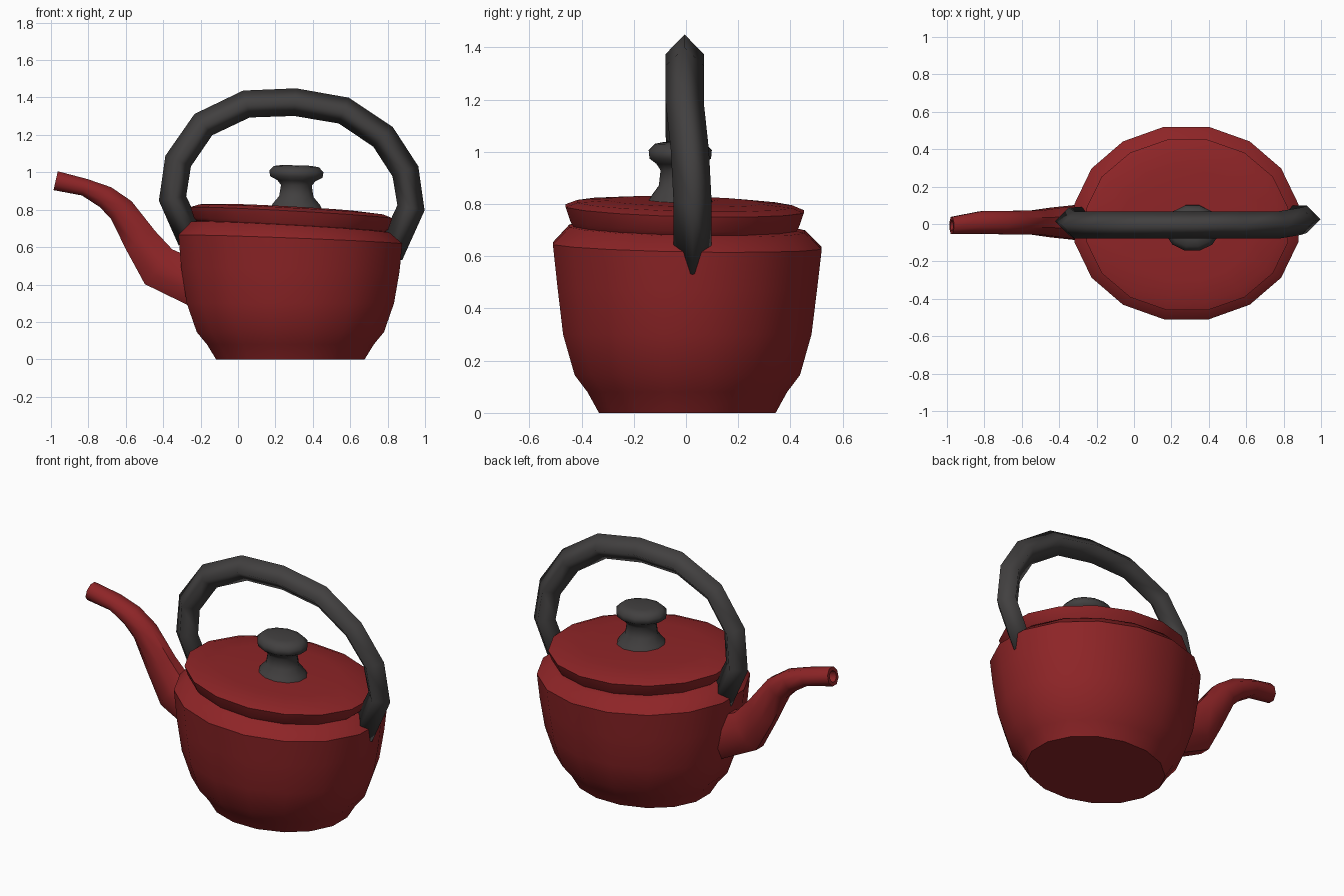
import bpy, bmesh
from math import sin, cos, pi, radians
from mathutils import Vector

cube = bpy.data.objects.get("Cube")
if cube:
    bpy.data.objects.remove(cube)


def material(name, color):
    mat = bpy.data.materials.new(name)
    mat.use_nodes = True
    mat.diffuse_color = color
    mat.node_tree.nodes["Principled BSDF"].inputs["Base Color"].default_value = color
    return mat


red = material("red enamel", (0.27, 0.018, 0.02, 1))
charcoal = material("charcoal", (0.054, 0.051, 0.051, 1))


def loft(name, rings, mat, angle=40):
    """Skin a list of equal point rings, cap both ends and shade."""
    bm = bmesh.new()
    loops = [[bm.verts.new(p) for p in ring] for ring in rings]
    n = len(loops[0])
    for a, b in zip(loops, loops[1:]):
        for i in range(n):
            j = (i + 1) % n
            bm.faces.new((a[i], a[j], b[j], b[i]))
    bm.faces.new(loops[0])
    bm.faces.new(loops[-1])
    bmesh.ops.recalc_face_normals(bm, faces=bm.faces)
    mesh = bpy.data.meshes.new(name)
    bm.to_mesh(mesh)
    bm.free()
    mesh.materials.append(mat)
    obj = bpy.data.objects.new(name, mesh)
    bpy.context.collection.objects.link(obj)
    bpy.ops.object.select_all(action="DESELECT")
    obj.select_set(True)
    bpy.context.view_layer.objects.active = obj
    bpy.ops.object.shade_smooth_by_angle(angle=radians(angle))
    return obj


def oval(cx, cy, z, rx, ry, n=16, tilt=(0, 0)):
    """Level or slightly tilted oval ring."""
    pts = []
    for i in range(n):
        a = (i + 0.5) * 2 * pi / n
        dx, dy = rx * cos(a), ry * sin(a)
        pts.append((cx + dx, cy + dy, z + tilt[0] * dx + tilt[1] * dy))
    return pts


def tube(path, n, turn=0):
    """Rings across a path in the x-z plane: (x, y, z, radius, half width)."""
    rings = []
    for i, (x, y, z, r, w) in enumerate(path):
        p, q = path[max(i - 1, 0)], path[min(i + 1, len(path) - 1)]
        d = Vector((q[0] - p[0], 0, q[2] - p[2])).normalized()
        side = Vector((-d.z, 0, d.x))
        rings.append([Vector((x, y, z)) + side * r * cos(a) + Vector((0, w * sin(a), 0))
                      for a in ((k + turn) * 2 * pi / n for k in range(n))])
    return rings


# Body: oval pot, tilting slightly towards the rim
body = [(0, 0.405, 0.345, 0), (0.08, 0.455, 0.39, 0), (0.145, 0.51, 0.44, 0),
        (0.3, 0.565, 0.485, 0), (0.48, 0.595, 0.507, 0.3), (0.64, 0.61, 0.525, 0.7),
        (0.705, 0.54, 0.46, 1), (0.715, 0.48, 0.41, 1)]
loft("kettle_body", [oval(0.28, 0.005, z, rx, ry, 16, (-0.055 * t, -0.025 * t))
                     for z, rx, ry, t in body], red)

# Lid: shallow dome with an overhanging rim
lid = [(0.7, 0.5, 0.43), (0.725, 0.53, 0.445), (0.782, 0.55, 0.465),
       (0.8, 0.5, 0.42), (0.81, 0.36, 0.3), (0.814, 0.15, 0.13)]
loft("lid", [oval(0.285, -0.005, z, rx, ry, 16, (-0.055, -0.025))
             for z, rx, ry in lid], red)

# Knob: flared foot, narrow neck, mushroom top
knob = [(0.79, 0.15, 0.14), (0.83, 0.13, 0.115), (0.87, 0.095, 0.085),
        (0.93, 0.085, 0.078), (0.955, 0.105, 0.095), (0.975, 0.145, 0.122),
        (1.005, 0.15, 0.125), (1.03, 0.125, 0.1), (1.037, 0.08, 0.065)]
loft("lid_knob", [oval(0.312, -0.022, z, rx, ry, 12, (-0.03, 0))
                  for z, rx, ry in knob], charcoal, 60)

# Handle: diamond section swept over the lid
arc = [(-0.25, 0.64), (-0.35, 0.86), (-0.32, 1.06), (-0.185, 1.255), (0.045, 1.365),
       (0.305, 1.375), (0.565, 1.33), (0.775, 1.19), (0.895, 1.005), (0.925, 0.81),
       (0.81, 0.56)]
ends = {0: 0.02, 1: 0.015, 8: 0.015, 9: 0.025, 10: 0.025}
loft("handle", tube([(x, ends.get(i, -0.005), z, 0.074, 0.073)
                     for i, (x, z) in enumerate(arc)], 4), charcoal, 95)

# Spout: tapering S-curve, with a recessed mouth
spout = [(-0.22, 0.4, 0.13, 0.11), (-0.425, 0.495, 0.128, 0.085),
         (-0.52, 0.635, 0.1, 0.07), (-0.625, 0.8, 0.078, 0.068),
         (-0.71, 0.868, 0.066, 0.068), (-0.82, 0.92, 0.05, 0.065),
         (-0.975, 0.955, 0.056, 0.05)]
rings = tube([(x, 0.008 if x > -0.9 else -0.008, z, r, w) for x, z, r, w in spout], 8, 0.5)
centre = sum(rings[-1], Vector()) / 8
mouth = [centre.lerp(p, 0.6) for p in rings[-1]]
rings += [mouth, [p + Vector((0.06, 0, -0.014)) for p in mouth]]
loft("spout", rings, red, 50)
